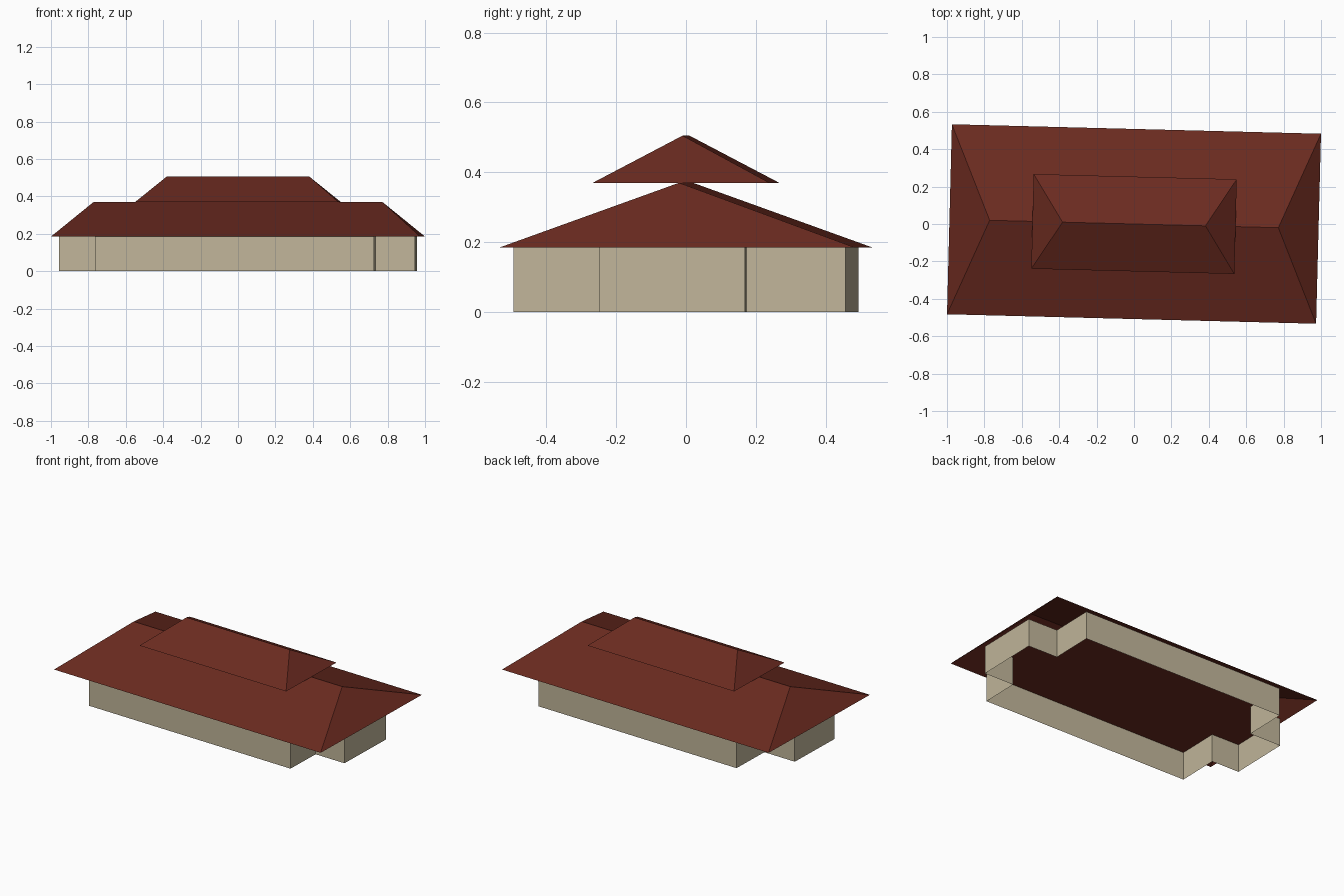
import bpy
import math

TURN = math.radians(-1.47)  # the whole building sits slightly turned on its plot
EAVE, RIDGE, TOP = 0.185, 0.37, 0.505

if "Cube" in bpy.data.objects:
    bpy.data.objects.remove(bpy.data.objects["Cube"], do_unlink=True)


def make_material(name, rgb):
    mat = bpy.data.materials.new(name)
    mat.use_nodes = True
    mat.diffuse_color = (*rgb, 1)
    bsdf = mat.node_tree.nodes["Principled BSDF"]
    bsdf.inputs["Base Color"].default_value = (*rgb, 1)
    bsdf.inputs["Roughness"].default_value = 0.8
    return mat


def make_object(name, verts, faces, mat):
    mesh = bpy.data.meshes.new(name)
    mesh.from_pydata(verts, [], faces)
    mesh.materials.append(mat)
    obj = bpy.data.objects.new(name, mesh)
    obj.rotation_euler.z = TURN
    bpy.context.collection.objects.link(obj)
    return obj


def hip_roof(name, half_x, half_y, half_ridge, z_low, z_high, mat):
    """Open-bottomed hip roof: two long slopes and two triangular ends."""
    verts = [(-half_x, -half_y, z_low), (half_x, -half_y, z_low),
             (half_x, half_y, z_low), (-half_x, half_y, z_low),
             (-half_ridge, 0, z_high), (half_ridge, 0, z_high)]
    faces = [(0, 1, 5, 4), (2, 3, 4, 5), (1, 2, 5), (3, 0, 4)]
    return make_object(name, verts, faces, mat)


def wall_ring(name, plan, height, mat):
    """Vertical walls along a closed counter-clockwise plan."""
    n = len(plan)
    verts = [(x, y, z) for z in (0, height) for x, y in plan]
    faces = [(i, (i + 1) % n, (i + 1) % n + n, i + n) for i in range(n)]
    return make_object(name, verts, faces, mat)


wall_paint = make_material("beige wall", (0.535, 0.467, 0.325))
roof_tile = make_material("dark red roof", (0.146, 0.0235, 0.0142))

# Walls: a long hall with a shallow wing at each end
front, back = -0.475, 0.476
front_l, back_l, hall_r = -0.753, -0.726, 0.74
wing_l, wing_r = -0.951, 0.953
plan = [(front_l, front), (hall_r, front),
        (hall_r, -0.223), (wing_r, -0.223), (wing_r, 0.194), (hall_r, 0.194),
        (hall_r, back), (back_l, back),
        (back_l, 0.197), (wing_l, 0.197), (wing_l, -0.2), (front_l, -0.2)]
wall_ring("walls", plan, EAVE, wall_paint)

# Flat ceiling closing the walls at eave height, facing down
make_object("ceiling", [(x, y, EAVE) for x, y in plan],
            [tuple(reversed(range(len(plan))))], roof_tile)

# Two stacked hip roofs, the upper resting on the lower ridge
hip_roof("lower_roof", 0.987, 0.508, 0.772, EAVE, RIDGE, roof_tile)
hip_roof("upper_roof", 0.543, 0.253, 0.382, RIDGE, TOP, roof_tile)
